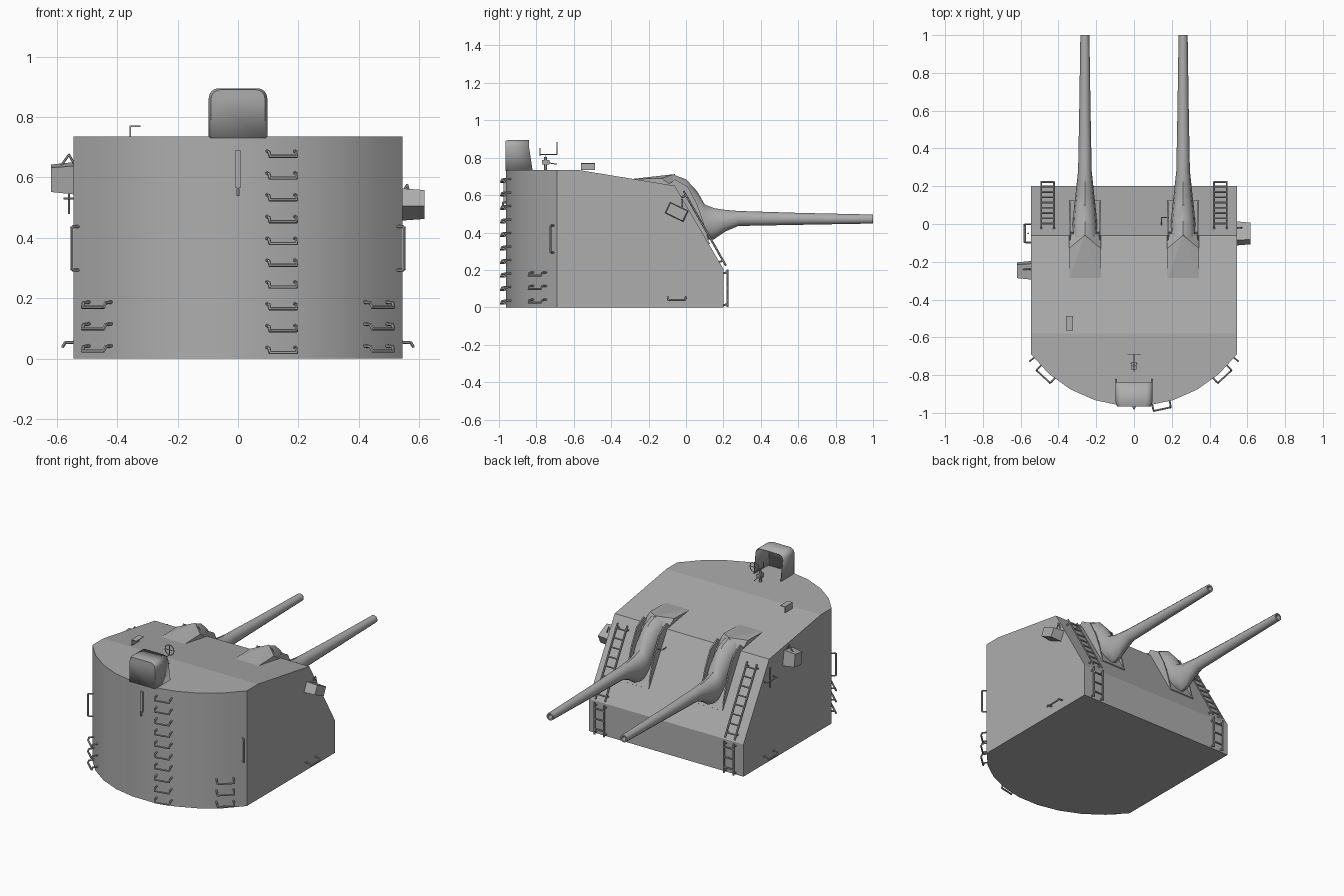
import bpy, bmesh, math
from mathutils import Vector, Matrix

cube = bpy.data.objects.get("Cube")
if cube:
    bpy.data.objects.remove(cube, do_unlink=True)

grey = bpy.data.materials.new("naval_grey")
grey.use_nodes = True
grey.diffuse_color = (0.42, 0.42, 0.42, 1)
grey.node_tree.nodes["Principled BSDF"].inputs["Base Color"].default_value = grey.diffuse_color

HALF, R, YC = 0.545, 0.677, -0.288      # half width, rear arc radius and centre
Z = Vector((0, 0, 1))


def finish(name, bm, smooth=None):
    bmesh.ops.recalc_face_normals(bm, faces=bm.faces)
    me = bpy.data.meshes.new(name)
    bm.to_mesh(me)
    bm.free()
    ob = bpy.data.objects.new(name, me)
    bpy.context.collection.objects.link(ob)
    me.materials.append(grey)
    if smooth:
        bpy.ops.object.select_all(action='DESELECT')
        ob.select_set(True)
        bpy.context.view_layer.objects.active = ob
        bpy.ops.object.shade_smooth_by_angle(angle=math.radians(smooth))
    return ob


def rods(name, paths, r=0.004):
    """Thin round bars following each path."""
    bm = bmesh.new()
    for path in paths:
        pts = [Vector(p) for p in path]
        for a, b in zip(pts, pts[1:]):
            d = b - a
            m = Matrix.Translation((a + b) / 2) @ d.to_track_quat('Z', 'Y').to_matrix().to_4x4()
            bmesh.ops.create_cone(bm, cap_ends=True, segments=6, radius1=r, radius2=r,
                                  depth=d.length + r, matrix=m)
    return finish(name, bm, 40)


def prism(bm, pts, offset):
    """Polygon pushed along an offset vector."""
    f = bm.faces.new([bm.verts.new(p) for p in pts])
    ext = bmesh.ops.extrude_face_region(bm, geom=[f])
    bmesh.ops.translate(bm, vec=offset,
                        verts=[v for v in ext["geom"] if isinstance(v, bmesh.types.BMVert)])


def box(name, centre, size, turn=0.0, taper=1.0):
    """Box turned about x; its outer end (away from x = 0) can taper."""
    bm = bmesh.new()
    bmesh.ops.create_cube(bm, size=1)
    for v in bm.verts:
        if v.co.x * centre[0] > 0:
            v.co.y *= taper
            v.co.z *= taper
    m = Matrix.Translation(centre) @ Matrix.Rotation(turn, 4, 'X') @ Matrix.Diagonal((*size, 1))
    bmesh.ops.transform(bm, matrix=m, verts=bm.verts)
    return finish(name, bm)


def loft(bm, rings):
    """Skin rings of equal point count."""
    vs = [[bm.verts.new(p) for p in ring] for ring in rings]
    n = len(vs[0])
    for a, b in zip(vs, vs[1:]):
        for i in range(n):
            bm.faces.new((a[i], a[(i + 1) % n], b[(i + 1) % n], b[i]))
    bm.faces.new(vs[0])
    bm.faces.new(vs[-1])


# Turret house: plan extruded, then roof and face planes cut away
amax = math.asin(HALF / R)
plan = [(HALF, 0.2, 0), (-HALF, 0.2, 0)]
for i in range(10):
    a = -amax + 2 * amax * i / 9
    plan.append((R * math.sin(a), YC - R * math.cos(a), 0))
bm = bmesh.new()
prism(bm, plan, Z * 0.735)
for co, no in (((0, -0.06, 0.65), (0, 0.085, 0.52)), ((0, -0.06, 0.65), (0, 0.445, 0.26))):
    bmesh.ops.bisect_plane(bm, geom=bm.verts[:] + bm.edges[:] + bm.faces[:], dist=1e-5,
                           plane_co=co, plane_no=no, clear_outer=True)
    bmesh.ops.holes_fill(bm, edges=[e for e in bm.edges if e.is_boundary], sides=0)
bm.normal_update()
for f in bm.faces:
    f.smooth = abs(f.normal.z) < 0.1 and f.calc_center_median().y < -0.7
for e in bm.edges:
    e.smooth = all(f.smooth for f in e.link_faces)
finish("turret_house", bm)

# Guns with their hoods, cheek plates and blast bags
for side, gx in (("left", 0.26), ("right", -0.26)):
    bm = bmesh.new()
    w = 0.085
    b1, b2, c1, c2, c3, c4, apex = [bm.verts.new((gx + x, y, z)) for x, y, z in (
        (-w, -0.3, 0.685), (w, -0.3, 0.685), (w, -0.05, 0.63), (-w, -0.05, 0.63),
        (w, -0.13, 0.69), (-w, -0.13, 0.69), (0, -0.06, 0.712))]
    for f in ((b1, b2, apex), (b2, c3, apex), (b1, apex, c4), (c3, c1, apex), (c4, apex, c2),
              (c1, c2, apex), (b2, c1, c3), (b1, c4, c2), (b1, c2, c1, b2)):
        bm.faces.new(f)
    finish(side + "_gun_hood", bm)

    bm = bmesh.new()
    cheek = [(-0.1, 0.65), (-0.06, 0.685), (0.01, 0.645), (0.06, 0.55), (0.095, 0.45),
             (0.125, 0.34), (0.1, 0.34), (-0.06, 0.62)]
    for x in (-w, w - 0.008):
        prism(bm, [(gx + x, y, z) for y, z in cheek], Vector((0.008, 0, 0)))
    prism(bm, [(gx - w, -0.05, 0.63), (gx - w, 0.12, 0.335), (gx - w, 0.128, 0.34),
               (gx - w, -0.042, 0.635)], Vector((2 * w, 0, 0)))
    finish(side + "_gun_port", bm)

    bm = bmesh.new()
    rings = [(-0.07, 0.61, 0.07, 0.1), (0.0, 0.565, 0.065, 0.12), (0.06, 0.505, 0.06, 0.115),
             (0.1, 0.455, 0.056, 0.095), (0.15, 0.447, 0.05, 0.083), (0.21, 0.463, 0.044, 0.058),
             (0.28, 0.475, 0.036, 0.04), (0.6, 0.473, 0.03, 0.032), (1.0, 0.472, 0.024, 0.024),
             (1.0, 0.472, 0.015, 0.015), (0.95, 0.472, 0.015, 0.015)]
    n = 12
    loft(bm, [[(gx + rx * math.cos(2 * math.pi * i / n), y, z + rz * math.sin(2 * math.pi * i / n))
               for i in range(n)] for y, z, rx, rz in rings])
    finish(side + "_gun_barrel", bm, 35)


# Ladders on the sloped and vertical face
def ladder(x, low, high, count):
    low, high = Vector(low), Vector(high)
    paths = [[low + Vector((x + s, 0, 0)), high + Vector((x + s, 0, 0))] for s in (-0.034, 0.034)]
    for i in range(count):
        p = low.lerp(high, (i + 0.5) / count)
        paths.append([p + Vector((x - 0.034, 0, 0)), p + Vector((x + 0.034, 0, 0))])
    for p in (low.lerp(high, 0.06), low.lerp(high, 0.94)):
        for s in (-0.034, 0.034):
            q = p + Vector((x + s, 0, 0))
            paths.append([q, q - Vector((0, 0.03, 0.008))])
    return paths


for side, s in (("left", 1), ("right", -1)):
    rods(side + "_face_ladder", ladder(s * 0.457, (0, 0.212, 0.225), (0, -0.012, 0.62), 8), 0.0055)
    rods(side + "_lower_ladder", ladder(s * 0.457, (0, 0.222, 0.005), (0, 0.222, 0.2), 3), 0.0055)


# Staple grips standing off the wall
def staple(base, along, out, half, reach, lift=0.0):
    base, along, out = Vector(base), Vector(along) * half, Vector(out)
    up = Z * lift
    return [base - along - out * 0.015 + up, base - along + out * reach * 0.8 + up * 0.8,
            base - along * 0.95 + out * reach, base + along * 0.95 + out * reach,
            base + along + out * reach * 0.8 + up * 0.8, base + along - out * 0.015 + up]


def arc_frame(a):
    out = Vector((math.sin(a), -math.cos(a), 0))
    return Vector((0, YC, 0)) + out * (R - 0.004), Vector((math.cos(a), math.sin(a), 0)), out


p, t, o = arc_frame(math.asin(0.143 / R))
rods("rear_ladder_rungs", [staple(p + Z * (0.02 + 0.0722 * i), t, o, 0.047, 0.035, 0.018)
                           for i in range(10)], 0.0055)
for side, s in (("left", 1), ("right", -1)):
    p, t, o = arc_frame(s * 0.745)
    rods(side + "_corner_rungs", [staple(p + Z * z, t, o, 0.05, 0.035, 0.018)
                                  for z in (0.025, 0.098, 0.17)], 0.0055)
    p, t, o = arc_frame(s * 0.9)
    rods(side + "_grab_rail", [staple(p + Z * 0.365, Z, o, 0.072, 0.03)], 0.005)
    rods(side + "_side_step", [staple((s * HALF, -0.05, 0.04), (0, 1, 0), (s, 0, 0), 0.048,
                                      0.035, 0.015)], 0.005)

# Sight boxes on the side walls
box("left_sight_box", (0.58, -0.05, 0.51), (0.074, 0.11, 0.065), -0.45, 0.9)
box("right_sight_box", (-0.582, -0.245, 0.597), (0.076, 0.085, 0.095), 0.15, 0.85)
rods("right_sight_arm", [[(-0.54, -0.24, 0.64), (-0.56, -0.24, 0.675), (-0.585, -0.24, 0.64)]])
rods("left_sight_arm", [[(0.54, -0.02, 0.54), (0.56, -0.02, 0.575), (0.57, -0.02, 0.54)]])
rods("right_side_bracket", [[(-0.54, 0, 0.53), (-0.575, 0, 0.53), (-0.575, -0.095, 0.53),
                             (-0.54, -0.095, 0.53)], [(-0.56, -0.05, 0.48), (-0.56, -0.05, 0.6)]])

# Lookout shield: rounded arch shell, open towards the guns
arch = [(-0.097, 0.73)]
for cx, start in ((-0.065, 180), (0.065, 90)):
    for k in range(5):
        a = math.radians(start - 22.5 * k)
        arch.append((cx + 0.032 * math.cos(a), 0.863 + 0.032 * math.sin(a)))
arch.append((0.097, 0.73))
bm = bmesh.new()
layers = []
for y, scale in ((-0.965, 0.92), (-0.945, 1.0), (-0.84, 1.0)):
    layers.append([bm.verts.new((x * scale, y + (0.02 if y > -0.9 and z < 0.74 else 0),
                                 0.735 + (z - 0.735) * (0.97 + 0.03 * (scale == 1))))
                   for x, z in arch])
for a, b in zip(layers, layers[1:]):
    for i in range(len(a) - 1):
        bm.faces.new((a[i], a[i + 1], b[i + 1], b[i]))
bm.faces.new(layers[0])
shield = finish("lookout_shield", bm, 40)
mod = shield.modifiers.new("thickness", 'SOLIDIFY')
mod.thickness = 0.005
mod.offset = -1

# Pedestal with ring sight
rods("sight_pedestal", [[(0, -0.75, 0.73), (0, -0.75, 0.8)]], 0.008)
box("sight_body", (0, -0.75, 0.775), (0.025, 0.04, 0.025))
ring = [(0.032 * math.cos(i * math.pi / 6), -0.69, 0.85 + 0.032 * math.sin(i * math.pi / 6))
        for i in range(13)]
rods("ring_sight", [ring, ring[0:7:6], ring[3:10:6],
                    [(0, -0.69, 0.818), (0, -0.78, 0.818)], [(0, -0.75, 0.79), (0, -0.75, 0.818)],
                    [(0, -0.78, 0.81), (0, -0.78, 0.85)],
                    [(-0.02, -0.74, 0.775), (0.02, -0.74, 0.775)],
                    [(0, -0.75, 0.775), (0, -0.69, 0.765)]], 0.0025)

# Roof cover, rear bar and face bracket
box("roof_cover_side", (-0.357, -0.525, 0.752), (0.004, 0.075, 0.038))
box("roof_cover_top", (-0.341, -0.525, 0.769), (0.035, 0.075, 0.004))
box("rear_bar", (0, -0.968, 0.628), (0.015, 0.014, 0.125))
rods("rear_hook", [[(0, -0.95, 0.56), (0, -0.978, 0.56), (0, -0.978, 0.54)]], 0.005)
rods("face_bracket", [[(0.145, -0.01, 0.56), (0.145, 0.035, 0.56), (0.185, 0.035, 0.56)]], 0.003)
